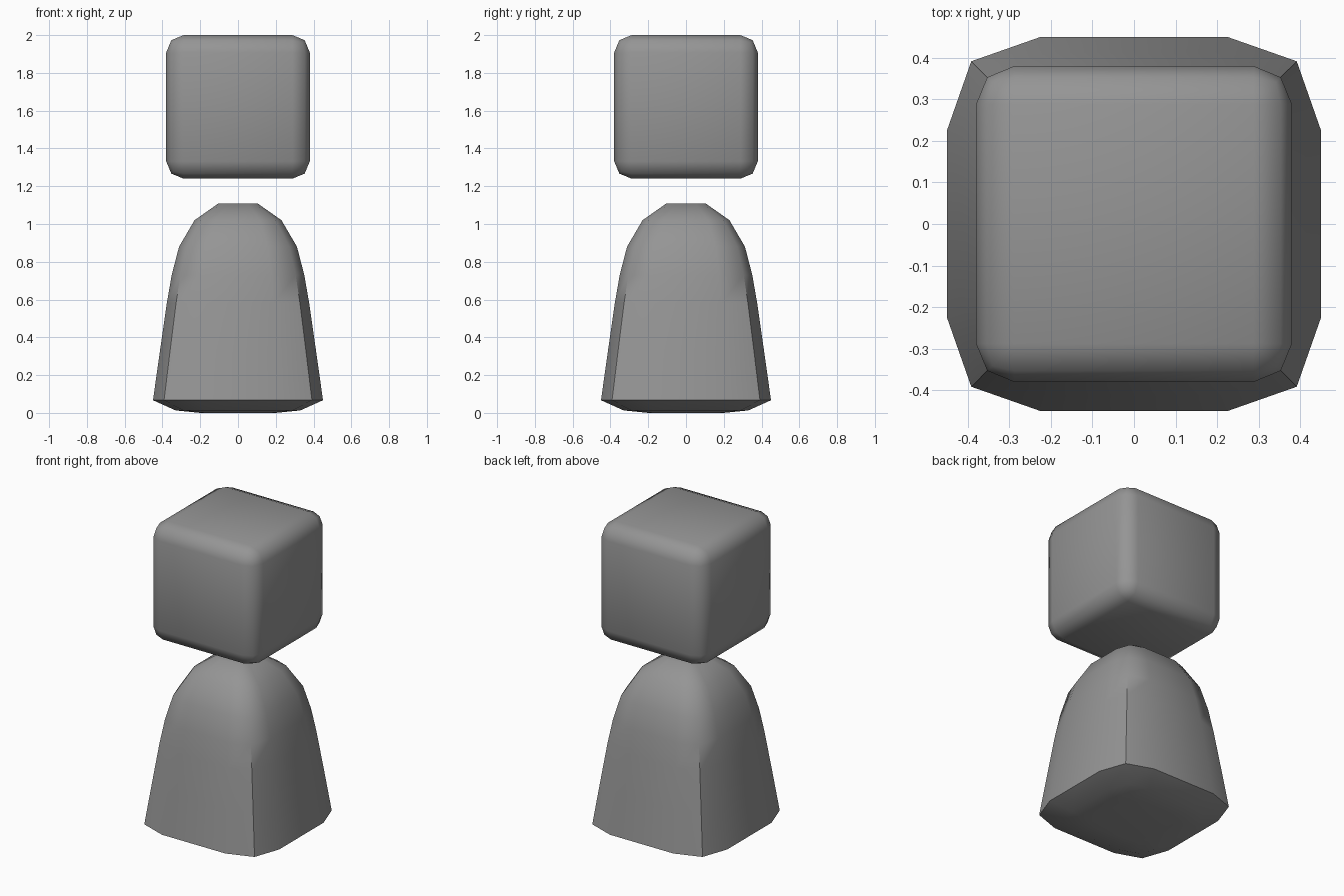
import bpy, bmesh, math

if "Cube" in bpy.data.objects:
    bpy.data.objects.remove(bpy.data.objects["Cube"])

grey = bpy.data.materials.new("plain grey")
grey.diffuse_color = (0.3, 0.3, 0.3, 1)
grey.use_nodes = True
grey.node_tree.nodes["Principled BSDF"].inputs["Base Color"].default_value = grey.diffuse_color


def finish(bm, name, angle):
    bmesh.ops.recalc_face_normals(bm, faces=bm.faces)
    mesh = bpy.data.meshes.new(name)
    bm.to_mesh(mesh)
    bm.free()
    mesh.materials.append(grey)
    ob = bpy.data.objects.new(name, mesh)
    bpy.context.collection.objects.link(ob)
    bpy.ops.object.select_all(action='DESELECT')
    ob.select_set(True)
    bpy.context.view_layer.objects.active = ob
    bpy.ops.object.shade_smooth_by_angle(angle=math.radians(angle))
    return ob


# Head: floating cube with rounded edges
bm = bmesh.new()
bmesh.ops.create_cube(bm, size=0.76)
bmesh.ops.bevel(bm, geom=bm.edges[:], offset=0.092, segments=2,
                profile=0.5, affect='EDGES')
bmesh.ops.translate(bm, verts=bm.verts, vec=(0, 0, 1.62))
finish(bm, "head", 50)

# Body: stacked rounded-square rings (half width, height)
profile = [(0.2, 0.0), (0.33, 0.013), (0.45, 0.067), (0.413, 0.33),
           (0.377, 0.58), (0.351, 0.73), (0.312, 0.88),
           (0.23, 1.02), (0.105, 1.108)]
side = [(1, -0.5), (1, 0), (1, 0.5), (0.87, 0.87)]
bm = bmesh.new()
rings = []
for h, z in profile:
    ring = []
    for q in range(4):
        c, s = (1, 0, -1, 0)[q], (0, 1, 0, -1)[q]
        ring += [bm.verts.new((h * (x * c - y * s), h * (x * s + y * c), z))
                 for x, y in side]
    rings.append(ring)
for low, high in zip(rings, rings[1:]):
    for i in range(16):
        j = (i + 1) % 16
        bm.faces.new((low[i], low[j], high[j], high[i]))
bm.faces.new(rings[0])
bm.faces.new(rings[-1])
finish(bm, "body", 50)
